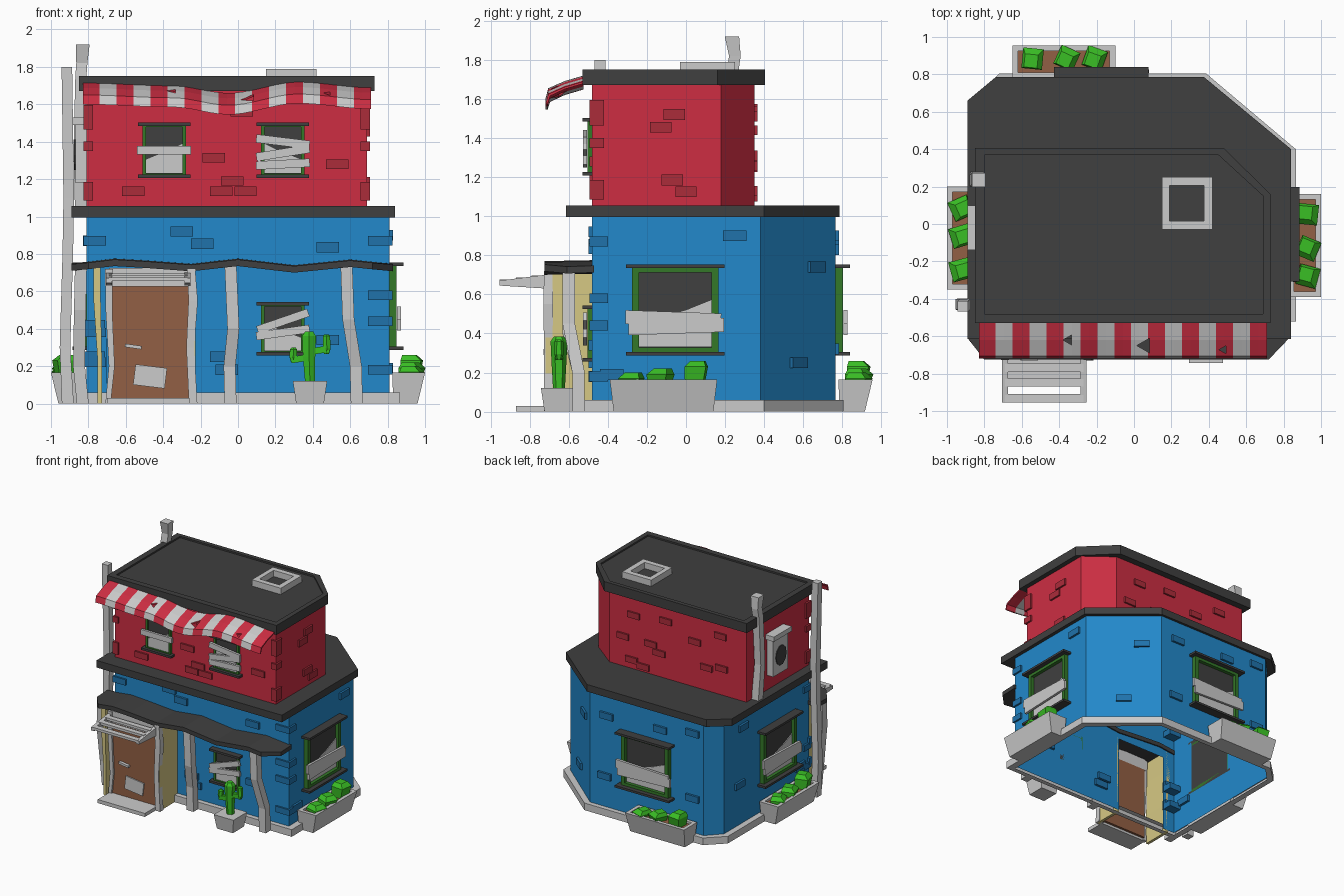
import bpy, bmesh, math, random
from mathutils import Matrix, Vector

if "Cube" in bpy.data.objects:
    bpy.data.objects.remove(bpy.data.objects["Cube"])

random.seed(4)
COLOURS = {
    "blue_wall": (0.016, 0.25, 0.60), "blue_brick": (0.014, 0.17, 0.41),
    "red_wall": (0.61, 0.027, 0.055), "red_brick": (0.41, 0.025, 0.042),
    "charcoal": (0.05, 0.05, 0.05), "light_grey": (0.60, 0.60, 0.60),
    "frame_green": (0.034, 0.19, 0.022), "plant_green": (0.042, 0.52, 0.018),
    "brown": (0.29, 0.115, 0.058), "pale_yellow": (0.67, 0.58, 0.23)}
MATS = {}
for n, c in COLOURS.items():
    MATS[n] = bpy.data.materials.new(n)
    MATS[n].diffuse_color = (*c, 1)
parts = {}   # name -> (bmesh, colour)
I = Matrix.Identity(4)


def loft(part, mat, rings, M=I, closed=True, caps=True):
    """Skin a list of point rings into the named part."""
    bm = parts.setdefault(part, (bmesh.new(), mat))[0]
    vs = [[bm.verts.new(M @ Vector(p)) for p in r] for r in rings]
    n = len(vs[0])
    for a, b in zip(vs, vs[1:]):
        for i in range(n if closed else n - 1):
            j = (i + 1) % n
            bm.faces.new((a[i], a[j], b[j], b[i]))
    if caps and closed:
        bm.faces.new(vs[0][::-1])
        bm.faces.new(vs[-1])


def box(part, mat, M, cx, cz, w, h, d0, d1, rot=0):
    """Box on a wall: cx, cz in the wall plane, from depth d0 to d1 outward."""
    c, s = math.cos(math.radians(rot)), math.sin(math.radians(rot))
    q = [(cx + x * c - z * s, cz + x * s + z * c)
         for x, z in ((-w/2, -h/2), (w/2, -h/2), (w/2, h/2), (-w/2, h/2))]
    loft(part, mat, [[(x, -d, z) for x, z in q] for d in (d0, d1)], M)


def column(part, mat, pts, n=4, M=I):
    """Upright post through (x, y, z, radius) points."""
    rings = [[(x + r * math.cos(math.tau * (i + .5) / n), y + r * math.sin(math.tau * (i + .5) / n), z)
              for i in range(n)] for x, y, z, r in pts]
    loft(part, mat, rings, M)


def rect(x0, x1, y0, y1, z):
    return [(x0, y0, z), (x1, y0, z), (x1, y1, z), (x0, y1, z)]


def at(plan, z):
    return [(x, y, z) for x, y in plan]


def wall(x, y, deg):
    return Matrix.Translation((x, y, 0)) @ Matrix.Rotation(math.radians(deg), 4, 'Z')


def lerp(pts, x):
    for (x0, a), (x1, b) in zip(pts, pts[1:]):
        if x <= x1 + 1e-6:
            t = (x - x0) / (x1 - x0)
            return a + (b - a) * t * t * (3 - 2 * t)
    return pts[-1][1]


FRONT, RIGHT, BACK, LEFT = wall(0, -.48, 0), wall(.81, 0, 90), wall(0, .765, 180), wall(-.81, 0, -90)
CORNER = wall(.585, .572, 139.5)
RED_RIGHT, RED_BACK = wall(.69, 0, 90), wall(0, .35, 180)

# ground floor shell (open below, doorway left free), plinth and ledge roof
plan = [(-.25, -.48), (.81, -.48), (.81, .38), (.36, .765), (-.70, .765), (-.81, .65), (-.81, -.48), (-.70, -.48)]
loft("lower_walls", "blue_wall", [at(plan, 0.02), at(plan, 1.0)], closed=False)
loft("lower_walls", "blue_wall", [at([(-.7, -.48), (-.25, -.48)], z) for z in (.66, 1)], closed=False)
inner = plan[1:7]
outer = [(.865, -.52), (.865, .40), (.385, .805), (-.72, .805), (-.86, .67), (-.86, -.52)]
loft("plinth", "light_grey", [at(inner, 0), at(outer, 0), at(outer, .06), at(inner, .06)], caps=False)
ledge = [(-.89, -.615), (.84, -.615), (.84, .40), (.375, .785), (-.74, .785), (-.89, .66)]
loft("ledge_roof", "charcoal", [at(ledge, .995), at(ledge, 1.055)])

# upper floor and roof with a sunken top
upper = [(-.81, -.48), (.69, -.48), (.69, .18), (.47, .35), (-.81, .35)]
loft("upper_walls", "red_wall", [at(upper, 1.04), at(upper, 1.68)])
roof = [(-.85, -.53), (.73, -.53), (.73, .16), (.48, .405), (-.85, .405)]
rim = [(-.80, -.48), (.69, -.48), (.69, .15), (.45, .37), (-.80, .37)]
loft("upper_roof", "charcoal", [at(roof, 1.67), at(roof, 1.75), at(rim, 1.75), at(rim, 1.737)])
loft("skylight_frame", "light_grey", [rect(.15, .42, -.03, .25, 1.73), rect(.15, .42, -.03, .25, 1.79),
     rect(.19, .375, .015, .205, 1.79), rect(.19, .375, .015, .205, 1.738)], caps=False)

# bricks and corner stones
for M, spots in ((FRONT, [(-.30, .92), (-.19, .855), (.48, .835), (-.09, .25), (-.06, .18), (.48, .34), (-.77, .42), (-.77, .25)]),
                 (RIGHT, [(.25, .90), (-.38, .19)]), (CORNER, [(0, .25), (.14, .74)]),
                 (BACK, [(-.22, .32), (-.2, .83), (.60, .9), (.6, .35), (.3, .85)]),
                 (LEFT, [(-.45, .4), (-.4, .87), (.35, .25)])):
    for x, z in spots:
        box("blue_bricks", "blue_brick", M, x, z, .12, .055, -.02, .018)
for x, z in [(-.13, 1.315), (-.03, 1.19), (-.56, 1.135), (-.09, 1.135), (.04, 1.135), (.53, 1.28), (.02, 1.56)]:
    box("red_bricks", "red_brick", FRONT, x, z, .12, .05, -.02, .015)
for x, z in [(-.06, 1.52), (-.13, 1.455), (-.07, 1.185), (0, 1.125)]:
    box("red_bricks", "red_brick", RED_RIGHT, x, z, .11, .055, -.02, .015)
for x, z in [(.24, 1.51), (.34, 1.31), (-.06, 1.54), (.08, 1.31), (0, 1.255), (-.33, 1.44), (-.44, 1.25), (.26, 1.13),
             (.15, 1.1), (-.58, 1.28), (-.57, 1.55)]:
    box("red_bricks", "red_brick", RED_BACK, -x, z, .11, .05, -.02, .015)
for z in (.87, .58, .44, .18):
    box("blue_bricks", "blue_brick", FRONT, .76, z, .13, .05, -.08, .015)
for z in (.87, .38, .22):
    box("blue_bricks", "blue_brick", FRONT, -.765, z, .12, .05, -.08, .015)
for z, h in ((1.53, .13), (1.375, .05), (1.135, .10)):
    box("red_bricks", "red_brick", FRONT, -.80, z, .05, h, -.05, .015)
    box("red_bricks", "red_brick", FRONT, .68, z, .05, h, -.06, .015)


def window(M, cx, z0, z1, w, deep, boards, flip=1):
    """Trimmed window with a broken pane and nailed boards (dx, dz, angle)."""
    t, cz, h = .09 * w, (z0 + z1) / 2, z1 - z0
    box("window_openings", "charcoal", M, cx, cz, w - t, h, 0, .008)
    for s in (-1, 1):
        box("window_frames", "frame_green", M, cx + s * (w - t * 1.6) / 2, cz, t * .8, h, 0, deep * .5)
        box("window_frames", "frame_green", M, cx, cz + s * (h - t) / 2, w - t, t * .8, 0, deep * .5)
        box("window_trims", "charcoal", M, cx, cz + s * (h / 2 - .006), w + .03, .018, 0, deep)
    shape = [(0, 0), (1, 0), (1, .65), (.65, .5), (.4, .42), (0, .28)]
    iw, ih = w - 1.8 * t, h - 2 * t
    loft("broken_panes", "light_grey", [[(cx + flip * (u - .5) * iw, -d, cz + (v - .5) * ih) for u, v in shape]
         for d in (.009, .015)], M)
    for dx, dz, a in boards:
        box("boards", "light_grey", M, cx + dx, cz + dz, w * 1.15 if w < .4 else w * 1.03, h * .155,
            deep * .55, deep * .55 + .02, a)


window(FRONT, -.395, 1.21, 1.5, .25, .05, [(0, 0, 0)])
window(FRONT, .24, 1.21, 1.5, .25, .05, [(0, .045, -7), (0, -.015, 9), (0, -.075, 3)], -1)
window(FRONT, .24, .26, .54, .25, .05, [(0, .04, 19), (0, -.02, 8)], -1)
for M, cx in ((RIGHT, -.055), (BACK, .175), (LEFT, .05)):
    window(M, cx, .29, .75, .475, .075, [(-.01, -.045, -2), (.005, -.085, 2)])

# door porch: yellow sides, door, frame, step and slatted canopy
for x0, x1, k in ((-.70, -.74, -.02), (-.255, -.24, 0)):
    loft("porch_sides", "pale_yellow", [rect(x1 - .012 + k * (z > .5), x1 + .012 + k * (z > .5) * .3, -.72, -.48, z)
         for z in (0, .25, .55, .73)])
box("door", "brown", FRONT, -.47, .325, .42, .61, .20, .225)
column("door_frame", "light_grey", [(-.695, -.705, 0, .02), (-.675, -.705, .2, .022), (-.69, -.705, .5, .025), (-.69, -.705, .72, .03)])
column("door_frame", "light_grey", [(-.24, -.705, 0, .032), (-.255, -.705, .3, .03), (-.24, -.705, .55, .035), (-.25, -.705, .72, .03)])
box("door_frame", "light_grey", FRONT, -.47, .675, .44, .10, .20, .235)
box("door_handle", "light_grey", FRONT, -.56, .305, .09, .018, .225, .25, -8)
box("door_notice", "light_grey", FRONT, -.47, .145, .17, .11, .225, .234, -7)
loft("door_step", "light_grey", [rect(-.70, -.26, -.87, -.70, z) for z in (0, .03)])
for x in (-.69, -.27):
    loft("canopy", "light_grey", [[(x + d, -.72, .63), (x + d, -.72, .70), (x + d, -.955, .67), (x + d, -.955, .645)]
         for d in (-.015, .015)])
for y in (-.935, -.85, -.77):
    z = .70 + (y + .72) * .13
    loft("canopy", "light_grey", [rect(-.69, -.27, y - .02, y + .025, z + k) for k in (-.018, .003)])

# wavy porch roof on crooked posts
wave = [(-.89, .745), (-.66, .77), (-.25, .742), (.0, .77), (.3, .735), (.6, .765), (.83, .742)]
xs = [-.89, -.8, -.66, -.5, -.25, -.12, 0, .15, .3, .45, .6, .72, .83]
rings = []
for x in xs:
    f = -.61 if x in (xs[0], xs[-1]) else -.725
    z = lerp(wave, x)
    rings.append([(x, f, z - .035), (x, f, z), (x, -.47, z + .005), (x, -.47, z - .03)])
loft("porch_roof", "charcoal", rings)
for pts in ([(-.04, 0), (-.045, .2), (-.025, .4), (-.04, .74)], [(.635, 0), (.63, .2), (.59, .45), (.58, .74)],
            [(-.83, 0), (-.85, .2), (-.845, .5), (-.84, .73)]):
    column("porch_posts", "light_grey", [(x, -.55 - .05 * (z > .3), z, .045) for x, z in pts])

# striped awning with torn holes
drape = [(-.83, 1.715), (-.35, 1.70), (-.05, 1.66), (.32, 1.72), (.71, 1.69)]
STRIPES, X0, X1 = 17, -.83, .71
rings = []
for i in range(STRIPES * 2 + 1):
    x = X0 + (X1 - X0) * i / (STRIPES * 2)
    b = lerp(drape, x)
    rings.append([(x, -.525, b), (x, -.62, b - .028), (x, -.705, b - .065), (x, -.718, b - .115),
                  (x, -.708, b - .115), (x, -.695, b - .075), (x, -.62, b - .04), (x, -.525, b - .012)])
loft("awning", "red_wall", rings)
for x, y, r in ((-.35, -.62, .03), (.06, -.65, .045), (.48, -.672, .025)):
    column("awning_cutter", "red_wall", [(x, y, 1.5, r), (x, y, 1.8, r)], 3)

# pipes, vent unit
column("drain_pipe", "light_grey", [(-.91, -.43, 0, .045), (-.925, -.43, .3, .04), (-.91, -.43, .8, .04),
       (-.905, -.43, 1.1, .04), (-.915, -.44, 1.8, .04)])
column("chimney_pipe", "light_grey", [(-.84, .25, 1.05, .045), (-.85, .23, 1.35, .042), (-.84, .24, 1.75, .042),
       (-.835, .25, 1.82, .042), (-.83, .235, 1.92, .052)])
box("vent_unit", "light_grey", LEFT, .02, 1.34, .20, .32, 0, .06)
box("vent_unit", "light_grey", LEFT, .02, 1.51, .24, .04, 0, .08)
loft("vent_fan", "charcoal", [[(.02 + .07 * math.cos(a * math.tau / 10), -d, 1.33 + .085 * math.sin(a * math.tau / 10))
     for a in range(10)] for d in (.06, .066)], LEFT)


def planter(M, cx, w=.55, d=.19):
    """Tapered trough with soil and three chunky shrubs."""
    a, b = cx - w / 2, cx + w / 2
    loft("planters", "light_grey", [rect(a + .02, b - .02, -d + .04, -.02, 0), rect(a, b, -d, -.015, .165),
         rect(a + .03, b - .03, -d + .03, -.045, .165), rect(a + .03, b - .03, -d + .03, -.045, .14)], M)
    loft("soil", "brown", [rect(a + .03, b - .03, -d + .03, -.045, z) for z in (.141, .148)], M)
    for k, h in ((-.17, .20), (-.02, .22), (.16, .26)):
        T = M @ Matrix.Translation((cx + k, -d * .58, 0)) @ Matrix.Rotation(random.uniform(-.5, .5), 4, 'Z')
        column("shrubs", "plant_green", [(0, 0, .14, .065), (.008, -.008, h - .03, .078), (.015, .005, h, .05)], 4, T)


planter(RIGHT, -.115)
planter(BACK, .375)
planter(LEFT, .075)

# potted cactus
column("cactus_pot", "light_grey", [(.385, -.65, 0, .105), (.385, -.65, .12, .13)])
column("cactus", "plant_green", [(.385, -.65, .11, .03), (.38, -.65, .25, .038), (.38, -.65, .36, .043), (.38, -.65, .385, .025)], 6)
for s, zl, zh in ((-1, .24, .30), (1, .285, .37)):
    box("cactus", "plant_green", FRONT, .385 + s * .05, zl, .10, .035, .152, .188, -s * 8 if s < 0 else 8)
    column("cactus", "plant_green", [(.385 + s * .088, -.65, zl - .02, .015), (.385 + s * .09, -.65, zl + .01, .024),
           (.385 + s * .088, -.65, zh - .01, .022), (.385 + s * .088, -.65, zh, .012)], 6)

# turn the collected parts into objects
objs = {}
for name, (bm, mat) in parts.items():
    bmesh.ops.recalc_face_normals(bm, faces=bm.faces)
    me = bpy.data.meshes.new(name)
    me.materials.append(MATS[mat])
    if name == "awning":
        me.materials.append(MATS["light_grey"])
        for f in bm.faces:
            k = (f.calc_center_median().x - X0) / (X1 - X0) * STRIPES
            f.material_index = min(max(int(k), 0), STRIPES - 1) % 2
    bm.to_mesh(me)
    bm.free()
    objs[name] = bpy.data.objects.new(name, me)
    bpy.context.scene.collection.objects.link(objs[name])
objs["awning_cutter"].hide_render = True
objs["awning_cutter"].display_type = 'WIRE'
tear = objs["awning"].modifiers.new("holes", 'BOOLEAN')
tear.operation, tear.solver, tear.object = 'DIFFERENCE', 'EXACT', objs["awning_cutter"]

for m in bpy.data.materials:
    if m.users and not m.is_grease_pencil:
        m.use_nodes = True
        m.node_tree.nodes["Principled BSDF"].inputs["Base Color"].default_value = m.diffuse_color
